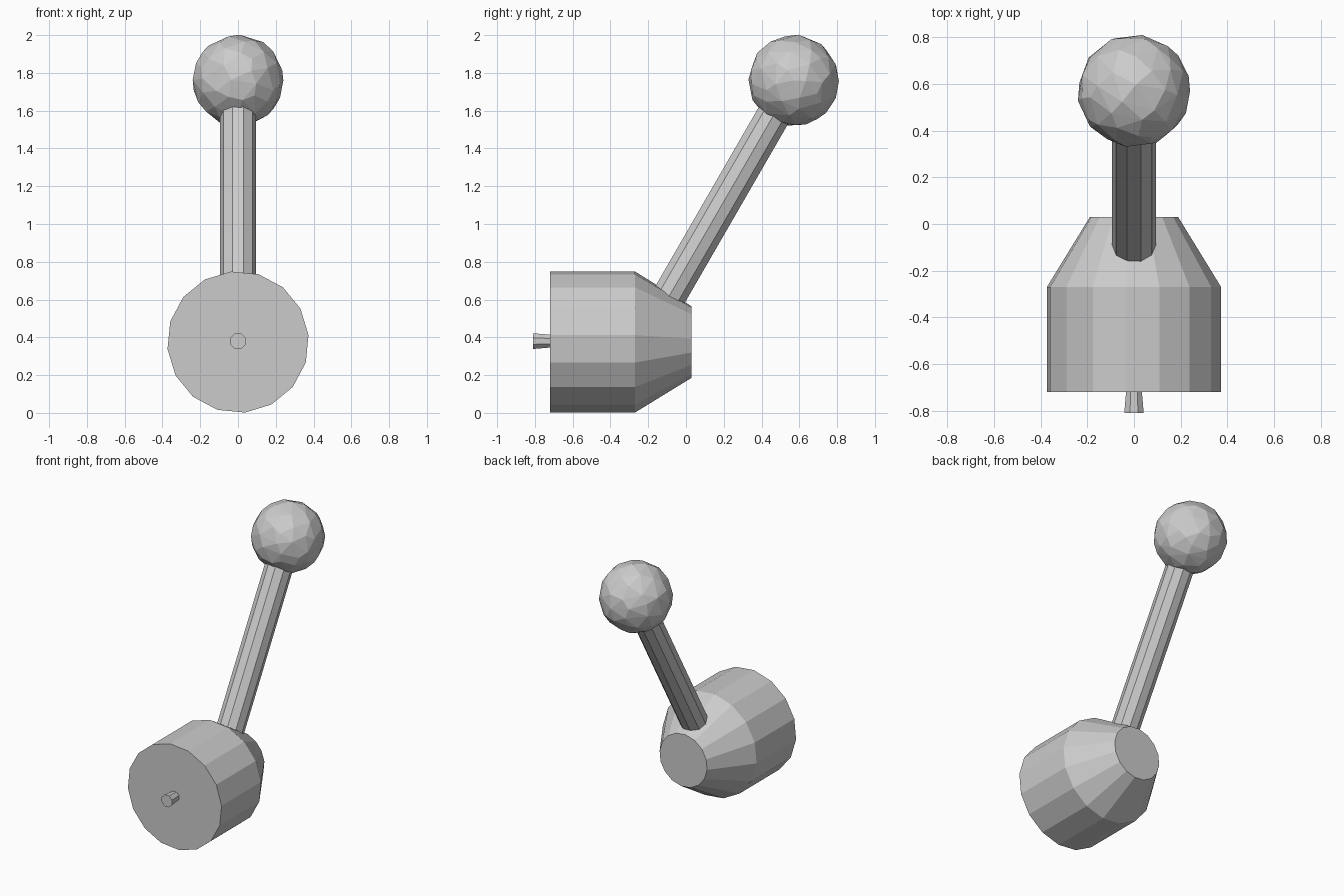
import bpy, bmesh, math
from mathutils import Vector, Matrix

if "Cube" in bpy.data.objects:
    bpy.data.objects.remove(bpy.data.objects["Cube"])


def lathe(name, profile, sides, origin, axis, turn=0.0):
    """Capped flat-faced lathe; profile is (distance along axis, radius).
    Angles run from +x, towards the up side of the axis."""
    w = Vector(axis).normalized()
    u = Vector((1, 0, 0))
    v = u.cross(w)
    if v.z < 0:
        v = -v
    bm = bmesh.new()
    rings = []
    for d, r in profile:
        ring = []
        for i in range(sides):
            a = math.radians(turn) + 2 * math.pi * i / sides
            p = Vector(origin) + w * d + u * (r * math.cos(a)) + v * (r * math.sin(a))
            ring.append(bm.verts.new(p))
        rings.append(ring)
    for a, b in zip(rings, rings[1:]):
        for i in range(sides):
            j = (i + 1) % sides
            bm.faces.new((a[i], a[j], b[j], b[i]))
    bm.faces.new(rings[0])
    bm.faces.new(rings[-1])
    bmesh.ops.recalc_face_normals(bm, faces=bm.faces)
    mesh = bpy.data.meshes.new(name)
    bm.to_mesh(mesh)
    bm.free()
    obj = bpy.data.objects.new(name, mesh)
    bpy.context.collection.objects.link(obj)
    return obj


# Hub: drum with a tapered back end
lathe("hub", [(-0.72, 0.375), (-0.27, 0.375), (0.03, 0.19)], 16,
      (0, 0, 0.375), (0, 1, 0), 5.6)

# Small axle pin on the front face, slightly flared at its tip
lathe("axle_pin", [(-0.81, 0.045), (-0.70, 0.035)], 8,
      (0, 0, 0.38), (0, 1, 0), 22.5)

# Lever arm leaning back 30 degrees, sunk into hub and knob
knob_centre = Vector((0, 0.57, 1.76))
lean = Vector((0, math.sin(math.radians(30)), math.cos(math.radians(30))))
lathe("lever_arm", [(-1.36, 0.094), (-0.18, 0.094)], 10, knob_centre, lean)

# Faceted ball knob
bpy.ops.mesh.primitive_ico_sphere_add(subdivisions=3, radius=0.24, location=knob_centre)
knob = bpy.context.object
knob.name = "ball_knob"
knob.rotation_euler = (math.radians(-30), 0, 0)
mod = knob.modifiers.new("coarse_facets", 'DECIMATE')
mod.ratio = 0.5
